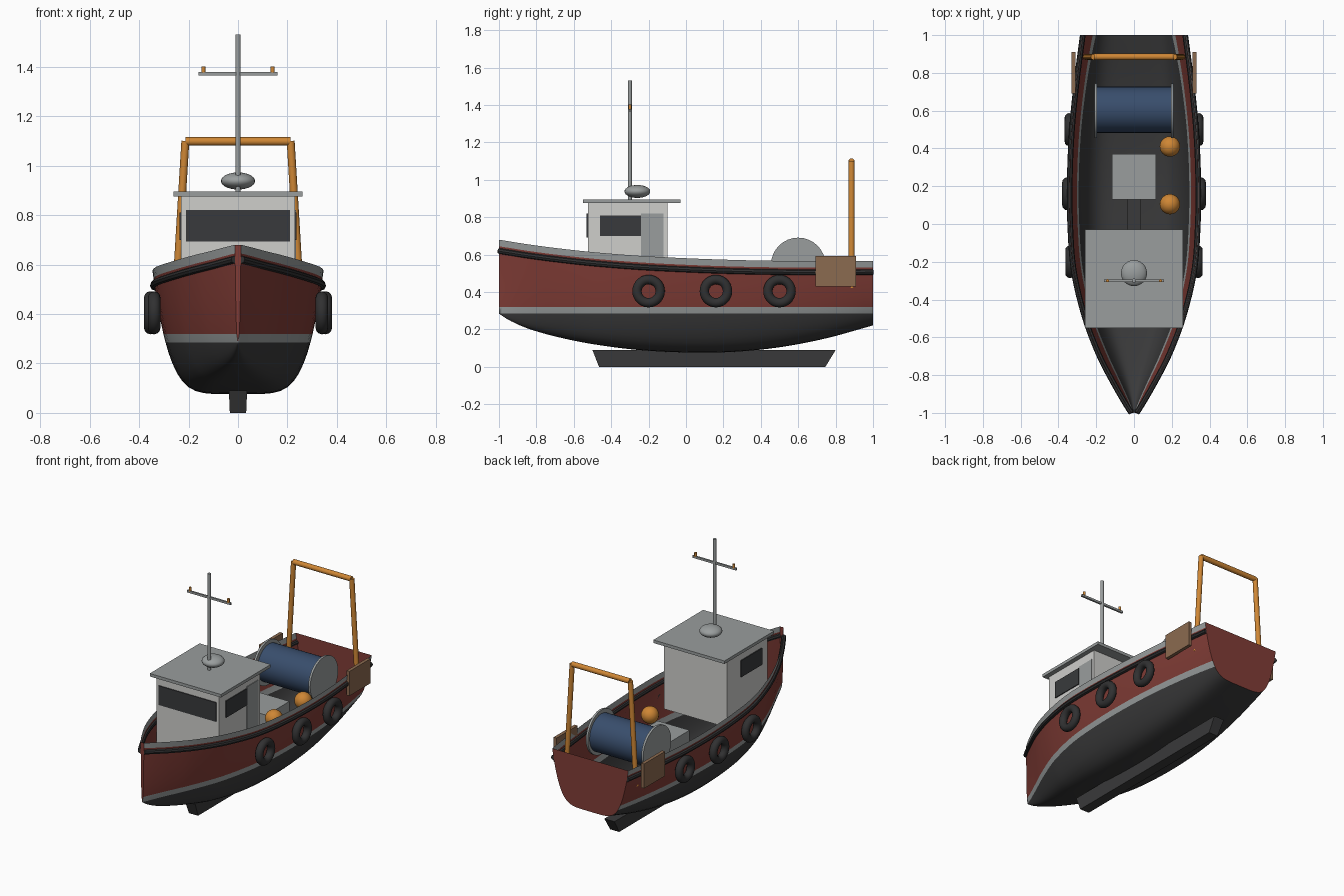
import bpy, bmesh, math
from mathutils import Vector

if "Cube" in bpy.data.objects:
    bpy.data.objects.remove(bpy.data.objects["Cube"])

def material(name, rgb):
    m = bpy.data.materials.new(name)
    m.diffuse_color = (*rgb, 1)
    m.use_nodes = True
    m.node_tree.nodes["Principled BSDF"].inputs["Base Color"].default_value = m.diffuse_color
    return m

RED = material("hull red", (0.22, 0.046, 0.037))
DARK = material("bottom dark grey", (0.042, 0.042, 0.043))
GREY = material("trim grey", (0.32, 0.34, 0.34))
WHITE = material("cabin off-white", (0.62, 0.62, 0.60))
GLASS = material("window glass", (0.04, 0.042, 0.045))
RUBBER = material("black rubber", (0.03, 0.03, 0.031))
ORANGE = material("orange", (0.62, 0.24, 0.035))
BLUE = material("net blue", (0.04, 0.075, 0.15))
WOOD = material("wood", (0.26, 0.145, 0.08))

def finish(name, mat=None, smooth=True):
    o = bpy.context.object
    o.name = name
    if mat:
        o.data.materials.append(mat)
    if smooth:
        bpy.ops.object.shade_smooth_by_angle(angle=math.radians(35))
    return o

def mesh_object(name, verts, faces, mats, smooth=False):
    me = bpy.data.meshes.new(name)
    me.from_pydata(verts, [], faces)
    o = bpy.data.objects.new(name, me)
    bpy.context.collection.objects.link(o)
    bpy.ops.object.select_all(action='DESELECT')
    bpy.context.view_layer.objects.active = o
    o.select_set(True)
    for m in mats:
        me.materials.append(m)
    return o

def box(name, x, y, z, mat):
    bpy.ops.mesh.primitive_cube_add(size=1, location=[(a + b) / 2 for a, b in (x, y, z)])
    bpy.context.object.scale = [b - a for a, b in (x, y, z)]
    bpy.ops.object.transform_apply(location=False, rotation=False, scale=True)
    return finish(name, mat, False)

def rod(name, a, b, r, mat, sides=16):
    a, b = Vector(a), Vector(b)
    bpy.ops.mesh.primitive_cylinder_add(vertices=sides, radius=r, depth=(b - a).length,
                                        location=(a + b) / 2)
    bpy.context.object.rotation_euler = (b - a).to_track_quat('Z', 'Y').to_euler()
    return finish(name, mat)

def ball(name, loc, r, mat, squash=1.0):
    bpy.ops.mesh.primitive_uv_sphere_add(segments=24, ring_count=14, radius=r, location=loc)
    bpy.context.object.scale.z = squash
    return finish(name, mat)

# Hull lines: (y, half beam, keel height, sheer height)
LINES = [(-1, .012, .285, .68), (-.95, .045, .252, .672), (-.85, .105, .207, .656),
         (-.7, .185, .163, .636), (-.5, .262, .122, .614), (-.25, .323, .09, .594),
         (0, .343, .077, .581), (.25, .345, .08, .572), (.5, .334, .105, .567),
         (.75, .31, .153, .566), (1, .278, .222, .567)]

def lines(y):
    """Smooth (cubic) interpolation of the hull lines at y."""
    n = len(LINES)
    i = max(k for k in range(n - 1) if LINES[k][0] <= y or k == 0)
    def slope(k, c):
        a, b = LINES[max(k - 1, 0)], LINES[min(k + 1, n - 1)]
        return (b[c] - a[c]) / (b[0] - a[0])
    p, q = LINES[i], LINES[i + 1]
    h = q[0] - p[0]
    t = (y - p[0]) / h
    return [(2*t**3 - 3*t*t + 1) * p[c] + (t**3 - 2*t*t + t) * h * slope(i, c)
            + (3*t*t - 2*t**3) * q[c] + (t**3 - t*t) * h * slope(i + 1, c) for c in (1, 2, 3)]

def half_width(y, z):
    beam, keel, sheer = lines(y)
    t = max(0, min(1, (z - keel) / (sheer - keel)))
    return beam * t ** (0.19 + 0.25 * max(0, -y - 0.5))

# Hull: open shell, coloured in bands from the bottom up to the sheer strake
N = 48
stations = [-1 + 2 * (i / N) ** 1.25 for i in range(N + 1)]
LOW = [0, .004, .02, .06, .13, .25, .4, .6, .8, 1]
band = [0] * (len(LOW) - 1) + [1] + [2] * 4 + [1]
verts, faces, mats = [], [], []
for y in stations:
    beam, keel, sheer = lines(y)
    wl = max(keel, .285)
    zs = [keel + (wl - keel) * u for u in LOW] + [.32 + (sheer - .355) * k / 4 for k in range(5)]
    zs.append(sheer)
    half = [(half_width(y, z), y, z) for z in zs]
    verts += [(-x, yy, z) for x, yy, z in reversed(half[1:])] + half
W = 2 * len(band) + 1
row_mat = band[::-1] + band
for i in range(N):
    for j in range(W - 1):
        a = i * W + j
        faces.append((a, a + 1, a + W + 1, a + W))
        mats.append(row_mat[j])
faces += [tuple(range(N * W, N * W + W)), tuple(range(W))[::-1]]   # transom and stem
mats += [2, 2]
hull = mesh_object("hull", verts, faces, [DARK, GREY, RED])
hull.data.polygons.foreach_set("material_index", mats)
bm = bmesh.new()
bm.from_mesh(hull.data)
bmesh.ops.remove_doubles(bm, verts=bm.verts, dist=1e-5)
bmesh.ops.recalc_face_normals(bm, faces=bm.faces)
bm.to_mesh(hull.data)
bm.free()
finish("hull")

# Rubbing rails along both sides
for s, side in ((-1, "left"), (1, "right")):
    cu = bpy.data.curves.new("rail", 'CURVE')
    cu.dimensions = '3D'
    cu.bevel_depth, cu.bevel_resolution, cu.use_fill_caps = .015, 2, True
    sp = cu.splines.new('POLY')
    sp.points.add(N)
    for p, y in zip(sp.points, stations):
        z = lines(y)[2] - .06
        p.co = (s * (half_width(y, z) + .003), y, z, 1)
    o = bpy.data.objects.new("rail", cu)
    bpy.context.collection.objects.link(o)
    bpy.ops.object.select_all(action='DESELECT')
    bpy.context.view_layer.objects.active = o
    o.select_set(True)
    bpy.ops.object.convert(target='MESH')
    finish(side + "_rubbing_rail", RUBBER)

# Keel with raked ends
kv = [(s * w, y, z) for s in (-1, 1) for w, y, z in
      ((.033, -.465, 0), (.033, .745, 0), (.037, .8, .09), (.037, -.5, .09))]
mesh_object("keel", kv, [(3, 2, 1, 0)[::-1], (4, 5, 6, 7)[::-1], (0, 1, 5, 4), (1, 2, 6, 5),
                         (2, 3, 7, 6), (3, 0, 4, 7)], [DARK])
bpy.ops.object.mode_set(mode='EDIT')
bpy.ops.mesh.select_all(action='SELECT')
bpy.ops.mesh.normals_make_consistent(inside=False)
bpy.ops.object.mode_set(mode='OBJECT')

# Wheelhouse
box("wheelhouse", (-.23, .23), (-.525, -.1), (.42, .878), WHITE)
box("wheelhouse_roof", (-.26, .26), (-.55, -.03), (.875, .895), GREY)
box("front_window", (-.21, .21), (-.531, -.524), (.693, .82), GLASS)
for s, side in ((-1, "left"), (1, "right")):
    x = sorted((s * .229, s * .236))
    box(side + "_window", x, (-.46, -.24), (.70, .81), GLASS)
box("wheelhouse_door", (.229, .234), (-.24, -.12), (.45, .82), GREY)

# Mast, crossbar, lamps and radar dome
rod("mast", (0, -.3, .89), (0, -.3, 1.53), .011, GREY)
box("mast_crossbar", (-.16, .16), (-.306, -.294), (1.365, 1.379), GREY)
for s, side in ((-1, "left"), (1, "right")):
    rod(side + "_lamp", (s * .14, -.3, 1.376), (s * .14, -.3, 1.402), .008, ORANGE, 12)
ball("radar_dome", (0, -.26, .938), .069, GREY, .5)

# Stern gantry
for s, side in ((-1, "left"), (1, "right")):
    rod(side + "_gantry_leg", (s * .254, .885, .42), (s * .213, .885, 1.1), .016, ORANGE)
rod("gantry_beam", (-.212, .885, 1.098), (.212, .885, 1.098), .017, ORANGE)

# Net drum with end flanges
rod("net_drum", (-.2, .605, .545), (.2, .605, .545), .122, BLUE, 32)
for s, side in ((-1, "left"), (1, "right")):
    rod(side + "_drum_flange", (s * .196, .6, .545), (s * .21, .6, .545), .146, GREY, 32)

# Hatch box and buoys
box("hatch", (-.117, .117), (.13, .37), (.30, .46), GREY)
for i, y in enumerate((.105, .41)):
    ball(f"buoy_{i + 1}", (.19, y, .47), .054, ORANGE)

# Trawl boards and tyre fenders on both sides
for s, side in ((-1, "left"), (1, "right")):
    box(side + "_trawl_board", sorted((s * .309, s * .331)), (.692, .91), (.43, .592), WOOD)
    for i, y in enumerate((-.2, .16, .5)):
        bpy.ops.mesh.primitive_torus_add(major_radius=.062, minor_radius=.025, major_segments=28,
                                         minor_segments=12, rotation=(0, math.pi / 2, 0),
                                         location=(s * (lines(y)[0] + .009), y, .405))
        finish(f"{side}_fender_{i + 1}", RUBBER)
